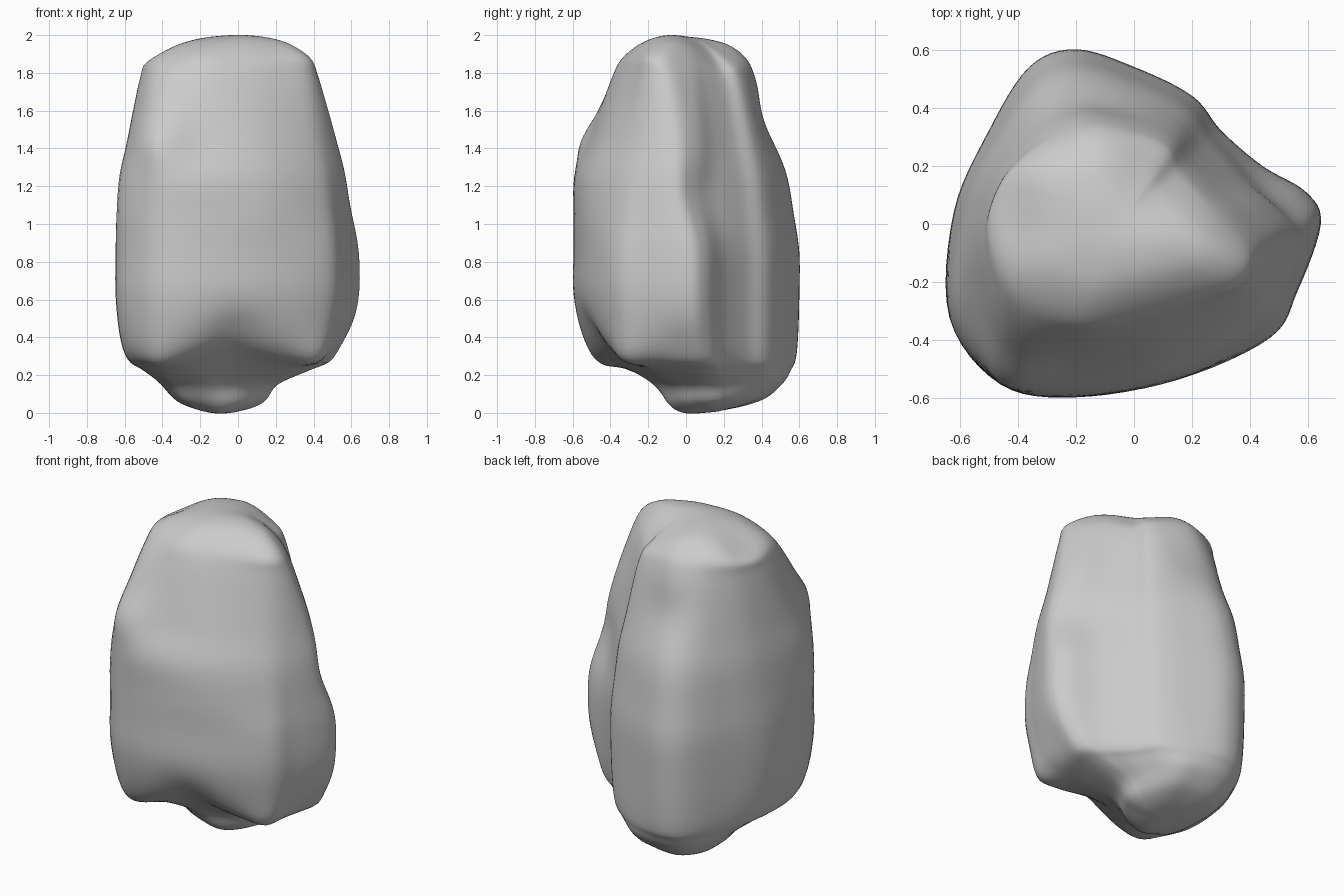
import bpy
import bmesh
from math import exp
from mathutils import Vector

old_cube = bpy.data.objects.get("Cube")
if old_cube:
    bpy.data.objects.remove(old_cube, do_unlink=True)


def outline(xs, ys):
    """Counter-clockwise cross-section, starting at the left side ridge."""
    return [Vector((x, y, 0)) for x, y in zip(xs, ys)]


# Three cross-sections of the boulder with matching corners
foot = outline(
    (.22, .22, .2, .17, .11, .01, -.18, -.32, -.41, -.42, -.4, -.35, -.18, -.02, .1, .18),
    (.1, .17, .23, .31, .42, .5, .53, .48, .32, .13, -.02, -.13, -.18, -.14, -.08, .02))
belly = outline(
    (.64, .59, .44, .3, .2, 0, -.2, -.36, -.5, -.62, -.635, -.46, -.2, .15, .465, .56),
    (0, .11, .2, .32, .44, .54, .6, .54, .32, .04, -.32, -.55, -.595, -.535, -.39, -.23))
crown = outline(
    (.37, .29, .21, .14, .11, .03, -.12, -.24, -.35, -.44, -.48, -.41, -.2, 0, .2, .34),
    (-.12, 0, .09, .17, .24, .28, .31, .28, .23, .14, 0, -.2, -.32, -.3, -.25, -.2))

# Corners of the front face keep their width higher up before tapering
delay = {10: .15, 11: .4, 12: .2, 13: .15}


def ring(low, high, blend, z, scale=1):
    """Blend two cross-sections, shrink about the middle and lift to a height."""
    points = []
    for i, (a, b) in enumerate(zip(low, high)):
        hold = delay.get(i, 0) if high is crown else 0
        points.append(a.lerp(b, max(0, (blend - hold) / (1 - hold))))
    middle = sum(points, Vector()) / len(points)
    return [middle.lerp(p, scale) + Vector((0, 0, z)) for p in points]


def spline(points, steps, closed):
    """Smooth curve that passes through every point."""
    n = len(points)
    pick = (lambda i: points[i % n]) if closed else (lambda i: points[min(max(i, 0), n - 1)])
    curve = []
    for i in range(n if closed else n - 1):
        a, b, c, d = (pick(i + k) for k in (-1, 0, 1, 2))
        for s in range(steps):
            t = s / steps
            curve.append(b + (c - a) * (t / 2)
                         + (a * 2 - b * 5 + c * 4 - d) * (t * t / 2)
                         + (b * 3 - a - c * 3 + d) * (t ** 3 / 2))
    return curve if closed else curve + [points[-1]]


# Stack of rings: underside, overhanging lip, body, crown
rings = [ring(foot, belly, 0, z, s) for z, s in ((0, .02), (.015, .4), (.06, .72), (.15, .96))]
rings += [ring(foot, belly, b, z) for b, z in ((.38, .225), (.72, .28), (.9, .4))]
rings += [ring(belly, crown, b, z) for b, z in (
    (0, .62), (0, .85), (.1, 1.05), (.22, 1.25), (.42, 1.43),
    (.6, 1.6), (.8, 1.78), (.97, 1.88))]
rings += [ring(belly, crown, 1, z, s) for z, s in ((1.955, .72), (1.985, .35), (1.99, .02))]

# Smooth the stack around and upwards, then skin it
around = [spline(points, 6, True) for points in rings]
columns = [spline(list(column), 5, False) for column in zip(*around)]

bm = bmesh.new()
grid = [[bm.verts.new(p) for p in column] for column in columns]
for i, column in enumerate(grid):
    beside = grid[i - 1]
    for k in range(len(column) - 1):
        bm.faces.new((beside[k], column[k], column[k + 1], beside[k + 1]))
bm.faces.new([column[0] for column in reversed(grid)])
bm.faces.new([column[-1] for column in grid])
bmesh.ops.recalc_face_normals(bm, faces=bm.faces)

# Sculpt strokes: centre, radius, push
strokes = [
    ((0, -.5, .3), .24, (0, .02, .11)),            # arch under the front
    ((.46, -.36, .28), .12, (.01, -.03, -.05)),    # left lip corner
    ((-.42, -.48, .3), .12, (-.01, 0, -.03)),      # right lip corner
    ((.57, 0, .33), .15, (-.04, 0, 0)),            # tuck below the side ridge
    ((.56, .1, 1.17), .2, (-.02, -.05, 0)),        # pinched side ridge
    ((.1, .18, 1.93), .16, (0, 0, -.06)),          # valley in the crown
    ((.05, -.12, 1.96), .18, (0, 0, .02)),         # front plateau
    ((-.42, .03, 1.92), .14, (0, 0, -.04)),        # sloping right shoulder
    ((-.15, .42, 1.55), .16, (0, -.03, 0)),        # hollow below the rear crown
    ((-.2, -.16, .18), .09, (0, -.03, .01)),       # knob on the foot
    ((-.06, .38, .03), .2, (0, 0, .03)),           # raised rear of the foot
    ((-.08, 0, .02), .12, (0, -.03, -.02)),        # lowest point of the foot
]
for centre, radius, push in strokes:
    centre, push = Vector(centre), Vector(push)
    for v in bm.verts:
        v.co += push * exp(-(v.co - centre).length_squared / radius ** 2)

mesh = bpy.data.meshes.new("boulder")
bm.to_mesh(mesh)
bm.free()
boulder = bpy.data.objects.new("boulder", mesh)
bpy.context.collection.objects.link(boulder)
bpy.context.view_layer.objects.active = boulder
boulder.select_set(True)

# Plain grey stone
stone = bpy.data.materials.new("grey stone")
stone.use_nodes = True
colour = (.6, .6, .6, 1)
stone.diffuse_color = colour
stone.node_tree.nodes["Principled BSDF"].inputs["Base Color"].default_value = colour
mesh.materials.append(stone)
bpy.ops.object.shade_smooth()
